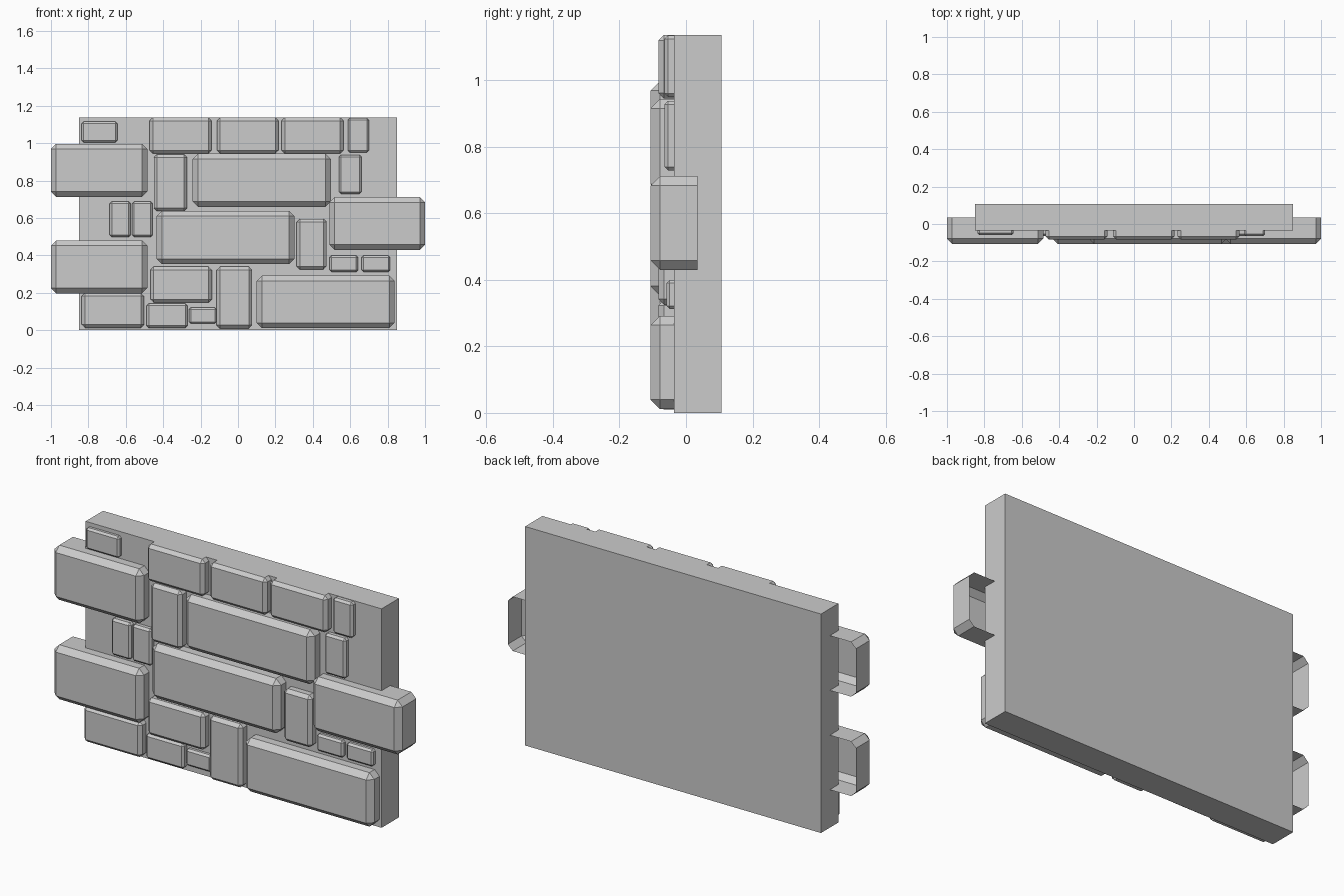
import bpy, bmesh
from mathutils import Matrix, Vector


def box(name, x0, x1, y0, y1, z0, z1, bevel=0.0):
    """Box; with a bevel it becomes an open-backed chamfered stone shell."""
    bm = bmesh.new()
    bmesh.ops.create_cube(bm, size=1.0)
    centre = Vector((x0 + x1, y0 + y1, z0 + z1)) / 2
    size = Vector((x1 - x0, y1 - y0, z1 - z0))
    bmesh.ops.transform(bm, verts=bm.verts,
                        matrix=Matrix.Translation(centre) @ Matrix.Diagonal((*size, 1)))
    if bevel:
        back = [f for f in bm.faces if f.normal.y > 0.9 or
                all(abs(v.co.y - y1) < 1e-5 for v in f.verts)]
        bmesh.ops.delete(bm, geom=back, context='FACES_ONLY')
        edges = [e for e in bm.edges if not e.is_boundary]
        bmesh.ops.bevel(bm, geom=edges, offset=bevel, segments=1,
                        profile=0.5, affect='EDGES')
    mesh = bpy.data.meshes.new(name)
    bm.to_mesh(mesh)
    bm.free()
    obj = bpy.data.objects.new(name, mesh)
    bpy.context.collection.objects.link(obj)
    return obj


# backing slab
box("wall_slab", -0.85, 0.85, -0.036, 0.1065, 0.0, 1.137)

# stones: x0, x1, z0, z1 grouped by size
large = [(-1.0, -0.485, 0.713, 0.997), (-1.0, -0.485, 0.197, 0.48),
         (0.488, 1.0, 0.43, 0.712), (-0.242, 0.496, 0.66, 0.944),
         (-0.435, 0.302, 0.353, 0.638), (0.1, 0.838, 0.012, 0.292)]
medium = [(-0.472, -0.142, 0.945, 1.137), (-0.112, 0.217, 0.945, 1.137),
          (0.233, 0.563, 0.945, 1.137), (-0.45, -0.272, 0.637, 0.94),
          (0.314, 0.474, 0.325, 0.596), (-0.468, -0.14, 0.148, 0.34),
          (-0.114, 0.076, 0.01, 0.34), (-0.836, -0.502, 0.013, 0.199)]
small = [(0.587, 0.7, 0.95, 1.135), (0.54, 0.661, 0.729, 0.938),
         (-0.686, -0.574, 0.498, 0.688), (-0.566, -0.456, 0.498, 0.688),
         (-0.488, -0.269, 0.013, 0.142)]
tiny = [(-0.836, -0.645, 1.005, 1.116), (-0.261, -0.114, 0.035, 0.122),
        (0.49, 0.642, 0.312, 0.4), (0.661, 0.814, 0.312, 0.4)]

# front depth and chamfer for each size
for label, stones, front, bevel in (("large", large, -0.1065, 0.028),
                                    ("medium", medium, -0.083, 0.017),
                                    ("small", small, -0.065, 0.011),
                                    ("tiny", tiny, -0.059, 0.010)):
    for i, (x0, x1, z0, z1) in enumerate(stones, 1):
        box(f"{label}_stone_{i}", x0, x1, front, 0.034, z0, z1, bevel)
